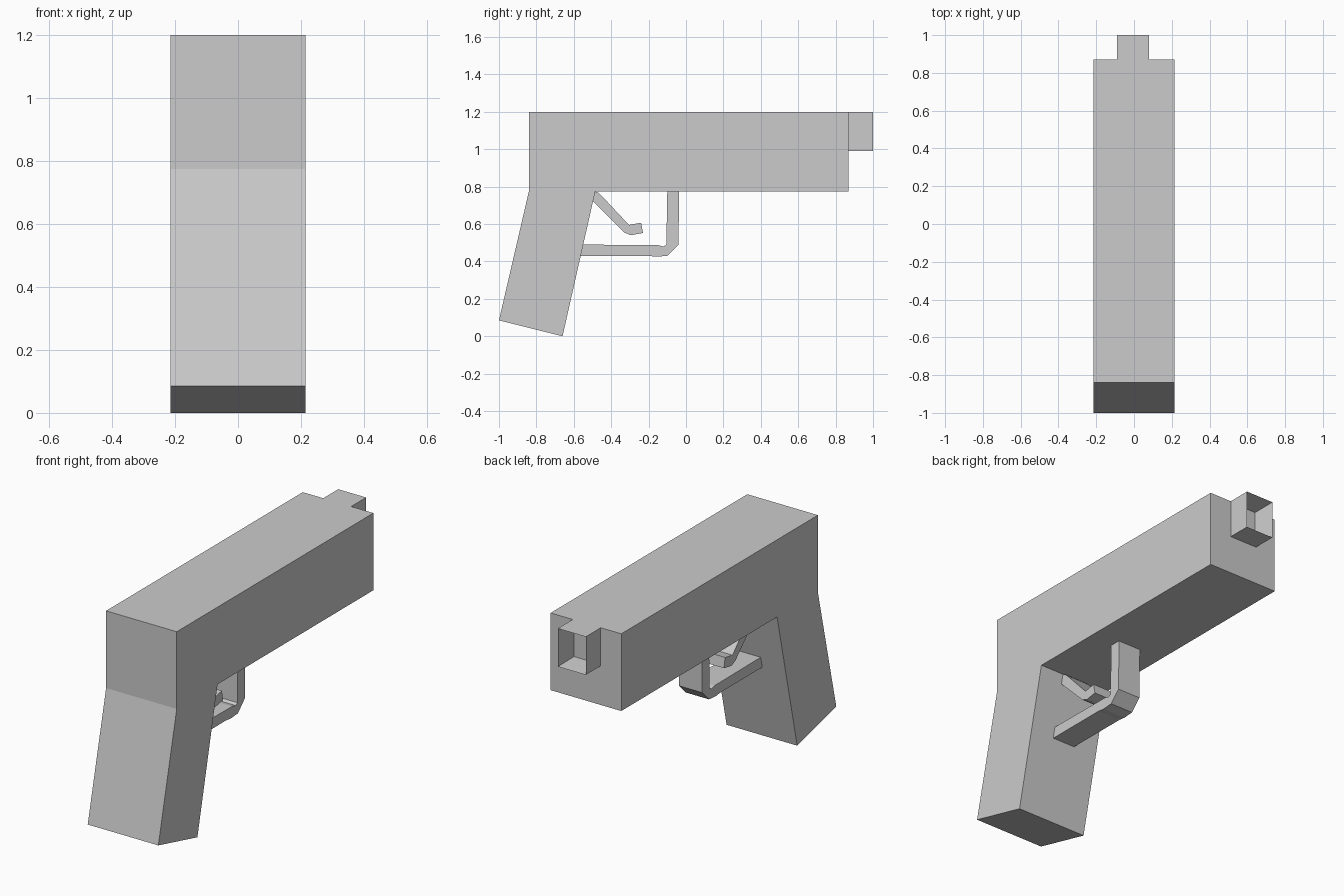
import bpy
import bmesh

cube = bpy.data.objects.get("Cube")
if cube:
    bpy.data.objects.remove(cube, do_unlink=True)

GREY = (0.6, 0.6, 0.6, 1)
mat = bpy.data.materials.new("plain grey")
mat.use_nodes = True
mat.diffuse_color = GREY
mat.node_tree.nodes["Principled BSDF"].inputs["Base Color"].default_value = GREY


def finish(name, bm):
    bmesh.ops.recalc_face_normals(bm, faces=bm.faces)
    mesh = bpy.data.meshes.new(name)
    bm.to_mesh(mesh)
    bm.free()
    mesh.materials.append(mat)
    obj = bpy.data.objects.new(name, mesh)
    bpy.context.collection.objects.link(obj)
    return obj


def extrude_side(name, profile, half):
    """Extrude a side outline of (y, z) points across x."""
    bm = bmesh.new()
    face = bm.faces.new([bm.verts.new((-half, y, z)) for y, z in profile])
    new = bmesh.ops.extrude_face_region(bm, geom=[face])["geom"]
    verts = [v for v in new if isinstance(v, bmesh.types.BMVert)]
    bmesh.ops.translate(bm, verts=verts, vec=(2 * half, 0, 0))
    return finish(name, bm)


# Slide and slanted grip
extrude_side("body_and_grip", [
    (-0.84, 1.2), (0.87, 1.2), (0.87, 0.775), (-0.485, 0.775),
    (-0.66, 0), (-1, 0.085), (-0.84, 0.775)], 0.215)

# Guard loop
extrude_side("trigger_guard", [
    (-0.57, 0.43), (-0.2, 0.43), (-0.16, 0.425), (-0.1, 0.43), (-0.04, 0.49),
    (-0.037, 0.775), (-0.1, 0.775), (-0.105, 0.49), (-0.12, 0.48),
    (-0.15, 0.487), (-0.57, 0.49)], 0.07)

# Trigger
extrude_side("trigger", [
    (-0.49, 0.775), (-0.47, 0.768), (-0.45, 0.75), (-0.305, 0.595),
    (-0.24, 0.607), (-0.23, 0.552), (-0.295, 0.54), (-0.33, 0.555),
    (-0.5, 0.725)], 0.07)

# Hollow square muzzle: inset the open end and push it inward
bm = bmesh.new()
bmesh.ops.create_cube(bm, size=1)
for v in bm.verts:
    v.co.x = v.co.x * 0.17 - 0.005
    v.co.y = v.co.y * 0.13 + 0.935
    v.co.z = v.co.z * 0.21 + 1.095
end = max(bm.faces, key=lambda f: f.calc_center_median().y)
bmesh.ops.inset_region(bm, faces=[end], thickness=0.015)
bmesh.ops.translate(bm, verts=end.verts, vec=(0, -0.125, 0))
finish("muzzle", bm)
